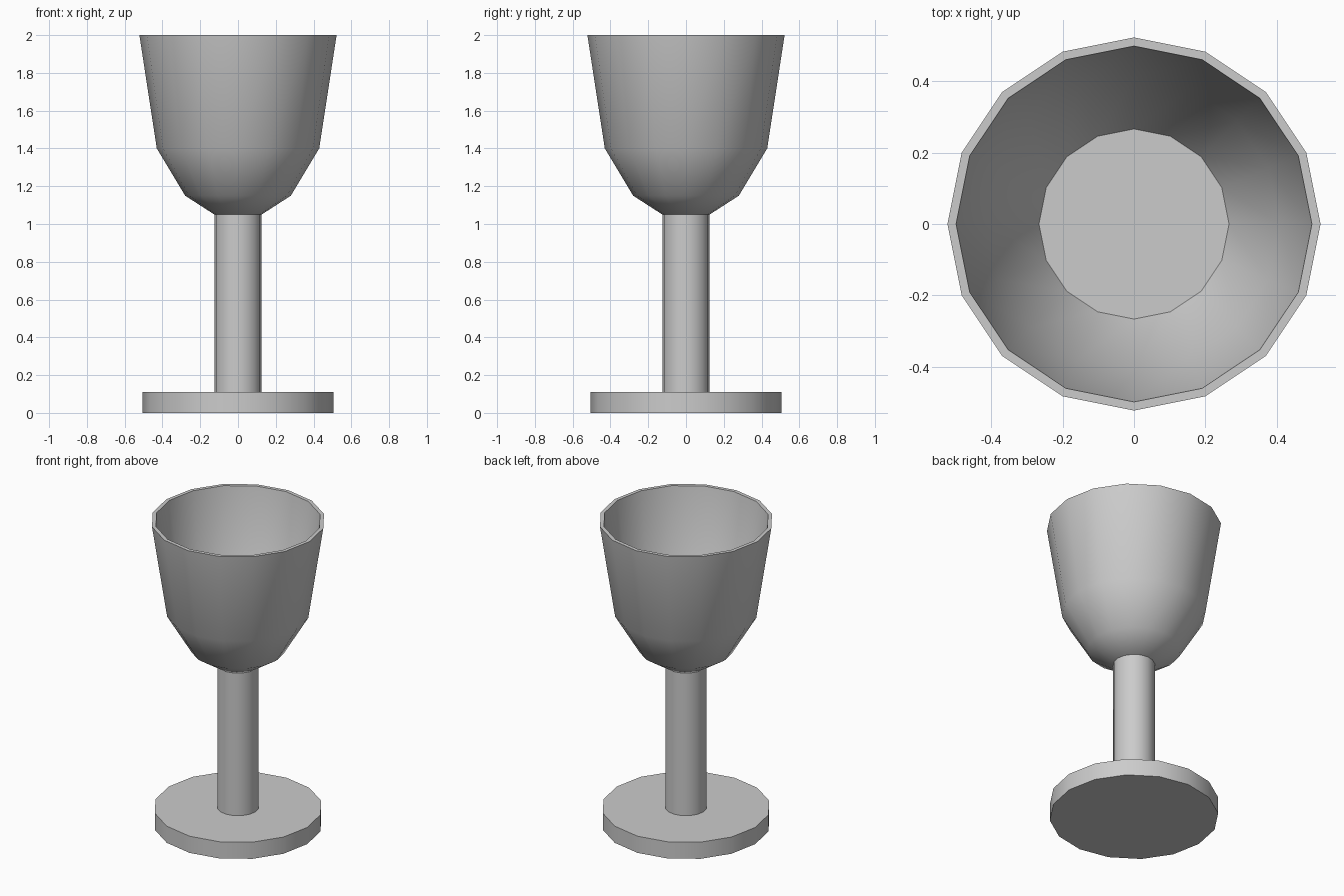
import bpy, bmesh
from math import radians, pi
from mathutils import Matrix

if "Cube" in bpy.data.objects:
    bpy.data.objects.remove(bpy.data.objects["Cube"])

SIDES = 16


def lathe(name, profile):
    """Revolve (radius, z) points into a solid; both ends are capped."""
    bm = bmesh.new()
    rings = []
    for r, z in profile:
        ring = bmesh.ops.create_circle(bm, segments=SIDES, radius=r,
                                       matrix=Matrix.Translation((0, 0, z))
                                       @ Matrix.Rotation(pi / 2, 4, 'Z'))
        rings.append(ring["verts"])
    for a, b in zip(rings, rings[1:]):
        for i in range(SIDES):
            j = (i + 1) % SIDES
            bm.faces.new((a[i], a[j], b[j], b[i]))
    bm.faces.new(rings[0])
    bm.faces.new(rings[-1])
    bmesh.ops.recalc_face_normals(bm, faces=bm.faces)
    mesh = bpy.data.meshes.new(name)
    bm.to_mesh(mesh)
    bm.free()
    obj = bpy.data.objects.new(name, mesh)
    bpy.context.collection.objects.link(obj)
    # Smooth sides, crisp rims
    bpy.ops.object.select_all(action='DESELECT')
    obj.select_set(True)
    bpy.context.view_layer.objects.active = obj
    bpy.ops.object.shade_smooth_by_angle(angle=radians(40))
    return obj


# Disc foot
lathe("foot", [(0.505, 0), (0.505, 0.11)])

# Straight stem
lathe("stem", [(0.125, 0.11), (0.125, 1.05)])

# Hollow bowl: up the outside, over the rim, down to the flat inner floor
lathe("bowl", [(0.125, 1.05), (0.28, 1.15), (0.43, 1.40), (0.522, 2.0),
               (0.498, 2.0), (0.408, 1.41), (0.266, 1.17)])
